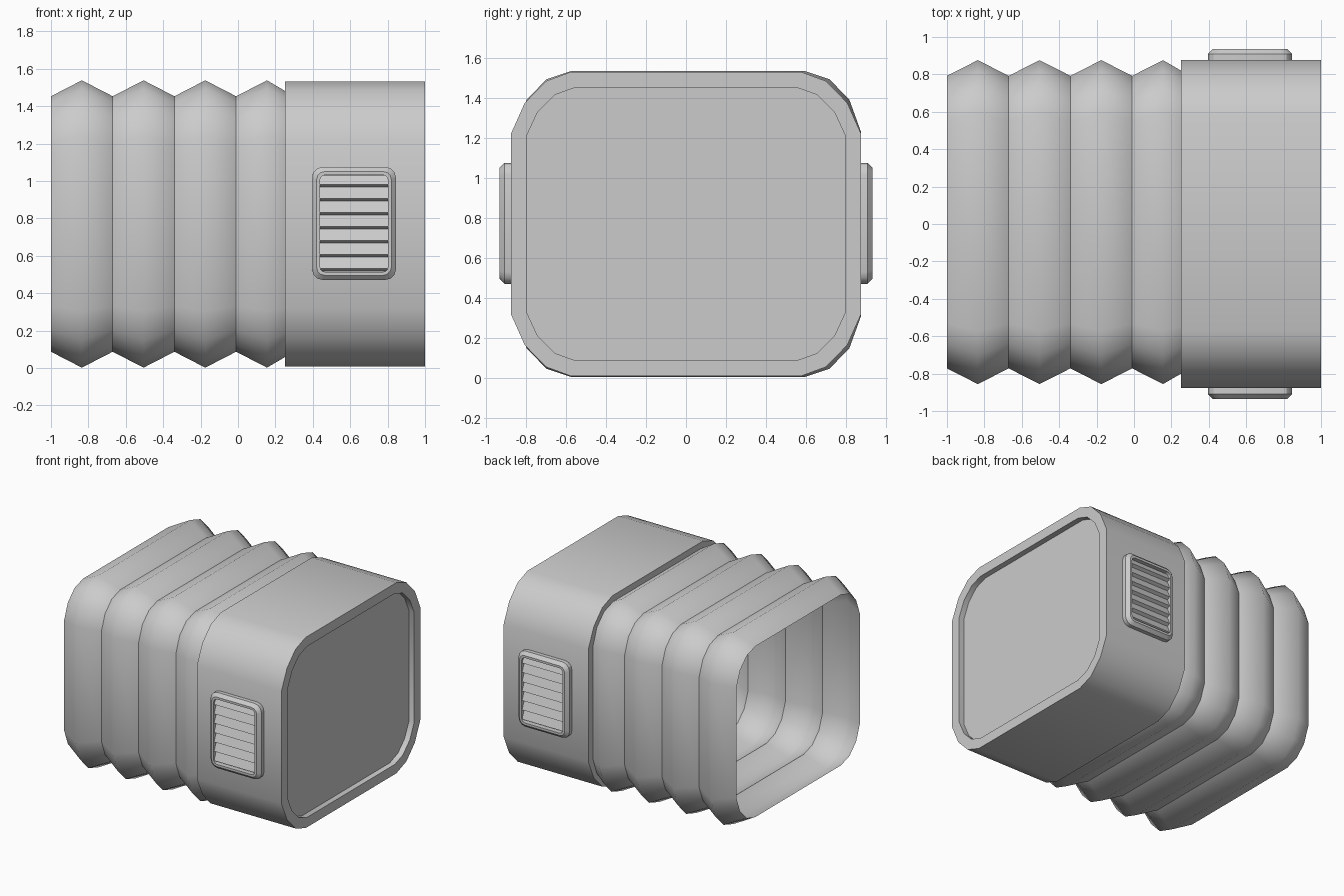
import bpy
import bmesh
import math
from mathutils import Vector

cube = bpy.data.objects.get("Cube")
if cube:
    bpy.data.objects.remove(cube, do_unlink=True)

grey = bpy.data.materials.new("matte grey")
grey.use_nodes = True
colour = (0.6, 0.6, 0.6, 1)
grey.diffuse_color = colour
grey.node_tree.nodes["Principled BSDF"].inputs["Base Color"].default_value = colour

MID_Z = 0.77
ROUND = [(math.cos(math.radians(a)), math.sin(math.radians(a))) for a in (0, 30, 60, 90)]
SOFT = [(1, 0), (0.8, 0.52), (0.45, 0.86), (0, 1)]
FLATTER = [(1, 0), (0.77, 0.5), (0.42, 0.85), (0, 1)]


def outline(w, h, rw, rh, corner):
    """Rounded rectangle from half sizes, corner sizes and a corner shape."""
    quarter = [(w - rw + rw * a, h - rh + rh * b) for a, b in corner]
    back = quarter[::-1]
    return (quarter + [(-a, b) for a, b in back]
            + [(-a, -b) for a, b in quarter] + [(a, -b) for a, b in back])


def loft(name, rings, cap_start=False, cap_end=False, sharp_rings=(), angle=None):
    """Join equal rings of points with quads, optionally closing the ends."""
    bm = bmesh.new()
    loops = [[bm.verts.new(p) for p in ring] for ring in rings]
    n = len(loops[0])
    for lo, hi in zip(loops, loops[1:]):
        for i in range(n):
            j = (i + 1) % n
            bm.faces.new((lo[i], lo[j], hi[j], hi[i]))
    if cap_start:
        bm.faces.new(loops[0][::-1])
    if cap_end:
        bm.faces.new(loops[-1])
    for k in sharp_rings:
        for i in range(n):
            bm.edges.get((loops[k][i], loops[k][(i + 1) % n])).smooth = False
    for f in bm.faces:
        f.smooth = True
    bmesh.ops.recalc_face_normals(bm, faces=bm.faces)
    return finish(name, bm, angle)


def finish(name, bm, angle=None):
    mesh = bpy.data.meshes.new(name)
    bm.to_mesh(mesh)
    bm.free()
    mesh.materials.append(grey)
    ob = bpy.data.objects.new(name, mesh)
    bpy.context.collection.objects.link(ob)
    if angle:
        bpy.ops.object.select_all(action='DESELECT')
        ob.select_set(True)
        bpy.context.view_layer.objects.active = ob
        bpy.ops.object.shade_smooth_by_angle(angle=math.radians(angle))
    return ob


def mirror_front_to_back(ob):
    mod = ob.modifiers.new("mirror", 'MIRROR')
    mod.use_axis = (False, True, False)


def end_ring(x, section, shift=0.0):
    return [Vector((x, a + shift, b + MID_Z)) for a, b in section]


# Pleated bellows: open at the far end, crisp valleys and soft peaks
peak = outline(0.866, 0.768, 0.285, 0.303, SOFT)
valley = outline(0.782, 0.683, 0.24, 0.245, SOFT)
stations = [-1 + 0.165 * i for i in range(8)] + [0.30]
rings = [end_ring(x, peak if i % 2 else valley, 0.01) for i, x in enumerate(stations)]
loft("bellows", rings, sharp_rings=range(0, len(rings), 2))

# Solid sleeve with a raised rim around the recessed end panel
shell = outline(0.878, 0.763, 0.303, 0.312, FLATTER)
rim = outline(0.80, 0.684, 0.245, 0.245, FLATTER)
loft("sleeve", [end_ring(0.25, shell), end_ring(1.0, shell),
                end_ring(1.0, rim), end_ring(0.955, rim)],
     cap_start=True, cap_end=True, angle=40)

# Vent frame: bevelled border around a shallow well, on both sides
VENT_X, VENT_Z = 0.62, 0.773
steps = [(0.225, 0.303, 0.06, 0.87), (0.225, 0.303, 0.06, 0.91),
         (0.20, 0.278, 0.045, 0.935), (0.182, 0.26, 0.03, 0.935),
         (0.182, 0.26, 0.03, 0.895)]
rings = [[Vector((VENT_X + a, -y, VENT_Z + b)) for a, b in outline(w, h, r, r, ROUND)]
         for w, h, r, y in steps]
frame = loft("vent_frame", rings, cap_start=True, cap_end=True, angle=30)
mirror_front_to_back(frame)

# Vent louvres: a sawtooth strip sloping outward toward the bottom of each slat
profile = [(0.905, 1.03)]
for i in range(7):
    z = 0.982 - 0.075 * i
    profile += [(0.928, z), (0.903, z - 0.014)]
bm = bmesh.new()
pairs = [[bm.verts.new((VENT_X + s * 0.183, -y, z)) for s in (-1, 1)] for y, z in profile]
for upper, lower in zip(pairs, pairs[1:]):
    bm.faces.new((upper[0], lower[0], lower[1], upper[1]))
mirror_front_to_back(finish("vent_louvres", bm))
